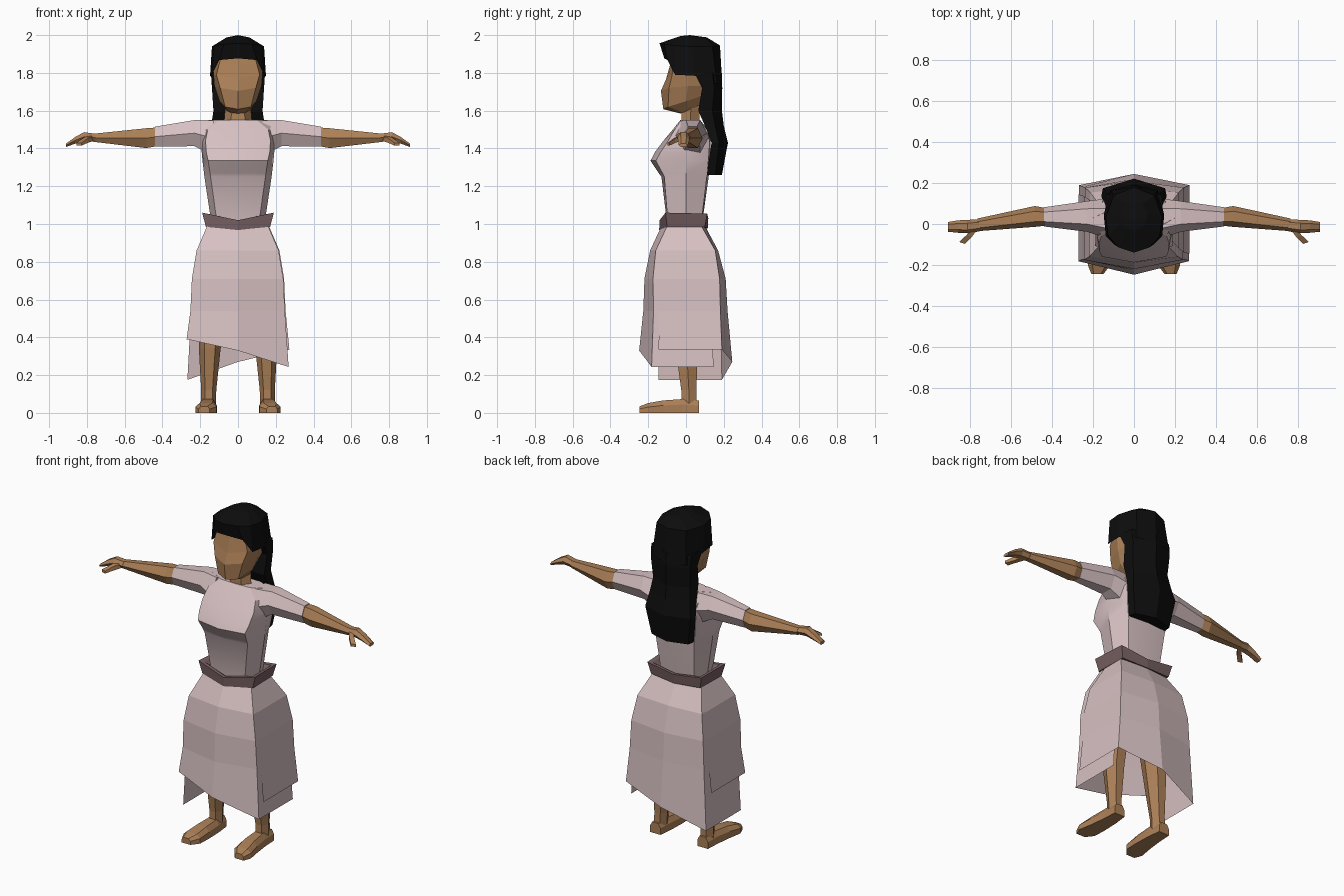
import bpy, bmesh, math


def material(name, color):
    m = bpy.data.materials.new(name)
    m.diffuse_color = (*color, 1)
    return m


SKIN = material("warm skin", (0.41, 0.215, 0.095))
DRESS = material("pale pink cloth", (0.68, 0.53, 0.54))
BELT = material("dark mauve belt", (0.19, 0.12, 0.125))
HAIR = material("black hair", (0.004, 0.004, 0.004))


def loft(name, rings, mat, closed=True, caps=True, mirror=False, smooth=None):
    """Skin a list of equal-length point rings into one object."""
    bm = bmesh.new()
    rows = [[bm.verts.new(p) for p in r] for r in rings]
    n = len(rows[0])
    for a, b in zip(rows, rows[1:]):
        for i in range(n if closed else n - 1):
            j = (i + 1) % n
            bm.faces.new((a[i], a[j], b[j], b[i]))
    if closed and caps:
        bm.faces.new(rows[0])
        bm.faces.new(rows[-1])
    bmesh.ops.recalc_face_normals(bm, faces=bm.faces)
    me = bpy.data.meshes.new(name)
    bm.to_mesh(me)
    bm.free()
    me.materials.append(mat)
    ob = bpy.data.objects.new(name, me)
    bpy.context.collection.objects.link(ob)
    if mirror:
        ob.modifiers.new("mirror", "MIRROR").use_mirror_merge = False
    if smooth:
        bpy.ops.object.select_all(action="DESELECT")
        ob.select_set(True)
        bpy.context.view_layer.objects.active = ob
        bpy.ops.object.shade_smooth_by_angle(angle=math.radians(smooth))
    return ob


def sym(half):
    """Complete a half ring, front centre to back centre, across x = 0."""
    return half + [(-x, y, z) for x, y, z in half[-2:0:-1]]


HEX = [(0, .5), (.25, 1), (.75, 1), (1, .5), (.75, 0), (.25, 0)]


def hex_x(x, y0, y1, z0, z1):
    return [(x, y0 + u * (y1 - y0), z0 + v * (z1 - z0)) for u, v in HEX]


def hex_z(z, x0, x1, y0, y1):
    return [(x0 + u * (x1 - x0), y0 + v * (y1 - y0), z) for u, v in HEX]


# Bodice: z, front centre y, front corner, side, back corner, back centre y
bodice = [
    (1.00, -.10, (.11, -.095), (.14, 0), (.11, .08), .085),
    (1.25, -.13, (.145, -.115), (.178, 0), (.13, .11), .12),
    (1.27, -.145, (.148, -.125), (.18, 0), (.135, .112), .122),
    (1.335, -.188, (.158, -.16), (.188, 0), (.145, .118), .128),
    (1.38, -.165, (.168, -.135), (.192, 0), (.15, .122), .13),
    (1.44, -.12, (.172, -.095), (.2, .02), (.155, .125), .13),
    (1.50, -.07, (.16, -.06), (.2, .03), (.15, .11), .115),
    (1.55, -.03, (.1, -.025), (.2, .03), (.1, .075), .075),
]
loft("bodice", [sym([(0, f, z), (*a, z), (*b, z), (*c, z), (0, k, z)])
                for z, f, a, b, c, k in bodice], DRESS, smooth=32)

# Sleeves and arms
loft("sleeves", [hex_x(.13, -.07, .125, 1.36, 1.549),
                 hex_x(.23, -.038, .112, 1.412, 1.55),
                 hex_x(.44, -.012, .082, 1.41, 1.515)], DRESS, mirror=True)
loft("forearms", [hex_x(.43, -.008, .078, 1.412, 1.511),
                  hex_x(.485, -.014, .088, 1.402, 1.507),
                  hex_x(.765, -.035, .027, 1.435, 1.478)], SKIN, mirror=True)
loft("hands", [hex_x(.755, -.036, .024, 1.436, 1.478),
               hex_x(.815, -.045, .02, 1.438, 1.486),
               hex_x(.86, -.043, .018, 1.426, 1.462),
               hex_x(.91, -.038, .01, 1.408, 1.426)], SKIN, mirror=True)
loft("thumbs", [[(.765, -.025, 1.44), (.80, -.03, 1.44), (.80, -.03, 1.468), (.765, -.025, 1.468)],
                [(.795, -.065, 1.43), (.82, -.055, 1.43), (.82, -.055, 1.455), (.795, -.065, 1.455)],
                [(.828, -.097, 1.415), (.856, -.088, 1.415), (.856, -.088, 1.43), (.828, -.097, 1.43)]],
     SKIN, mirror=True)

# Neck and head
loft("neck", [hex_z(1.53, -.075, .075, -.025, .07),
              hex_z(1.65, -.065, .065, -.02, .075)], SKIN)
loft("head", [sym(h) for h in [
    [(0, -.03, 1.585), (.04, -.02, 1.59), (.06, .02, 1.6), (.05, .07, 1.63), (0, .08, 1.63)],
    [(0, -.12, 1.608), (.068, -.095, 1.62), (.098, 0, 1.65), (.08, .09, 1.68), (0, .1, 1.68)],
    [(0, -.133, 1.705), (.094, -.09, 1.72), (.125, .01, 1.73), (.1, .1, 1.73), (0, .12, 1.73)],
    [(0, -.106, 1.765), (.114, -.073, 1.79), (.13, .01, 1.79), (.1, .11, 1.79), (0, .13, 1.79)],
    [(0, -.085, 1.84), (.1, -.07, 1.845), (.13, .01, 1.85), (.1, .12, 1.85), (0, .14, 1.85)],
    [(0, -.07, 1.92), (.08, -.06, 1.92), (.1, .01, 1.92), (.08, .1, 1.92), (0, .12, 1.92)],
]], SKIN)

# Hair: cap over the skull, then the long fall down the back
loft("hair_cap", [sym(h) for h in [
    [(0, -.03, 1.995), (.04, -.02, 1.99), (.06, .01, 1.988), (.065, .05, 1.985),
     (.04, .1, 1.985), (0, .11, 1.988)],
    [(0, -.14, 1.957), (.075, -.115, 1.952), (.125, -.06, 1.945), (.138, .03, 1.94),
     (.1, .14, 1.94), (0, .18, 1.945)],
    [(0, -.115, 1.877), (.1, -.098, 1.868), (.138, -.058, 1.79), (.148, .045, 1.785),
     (.115, .165, 1.74), (0, .192, 1.74)],
]], HAIR, caps=False)
loft("hair_crown", [sym([(0, -.03, 1.995), (.04, -.02, 1.99), (.06, .01, 1.988),
                         (.065, .05, 1.985), (.04, .1, 1.985), (0, .11, 1.988)]),
                    [(0, .02, 2.0)] * 10], HAIR, caps=False)
# z, half width, front y, back corner y, back centre y
fall = [(1.80, .143, .045, .14, .19), (1.72, .138, .085, .15, .192),
        (1.60, .13, .065, .14, .19), (1.52, .142, .1, .155, .2),
        (1.43, .16, .135, .175, .222), (1.26, .13, .11, .155, .19)]
loft("hair_fall", [sym([(0, f, z), (w, f, z), (w * .95, b, z), (0, c, z)])
                   for z, w, f, b, c in fall], HAIR)

# Belt: a dipped band, flared at the top
loft("belt", [sym(h) for h in [
    [(0, -.10, .98), (.12, -.08, .99), (.12, .07, .99), (0, .08, .985)],
    [(0, -.142, .968), (.17, -.1, .985), (.165, .1, .985), (0, .115, .975)],
    [(0, -.14, 1.02), (.19, -.108, 1.06), (.182, .112, 1.055), (0, .118, 1.03)],
    [(0, -.12, 1.02), (.165, -.09, 1.055), (.16, .09, 1.05), (0, .1, 1.03)],
    [(0, -.09, 1.0), (.12, -.07, 1.01), (.12, .07, 1.01), (0, .075, 1.0)],
]], BELT, caps=False)

# Skirt: two wrapped panels with slanted hems, overlapping at the sides
HEIGHTS = [1.0, .86, .71, .54]
WIDTHS = [.155, .215, .24, .248, .268]


def skirt_panel(name, centre, corner, end, hem, outer):
    rows = []
    for i, w in enumerate(WIDTHS):
        z = [HEIGHTS[i]] * 5 if i < 4 else hem
        left = -w - (.004 if outer < 0 else 0)
        right = w + (.004 if outer > 0 else 0)
        pts = [(left, end[i]), (left, corner[i]), (0, centre[i]),
               (right, corner[i]), (right, end[i])]
        rows.append([(x, y, h) for (x, y), h in zip(pts, z)])
    loft(name, rows, DRESS, closed=False)


skirt_panel("skirt_front", [-.125, -.19, -.22, -.226, -.248],
            [-.095, -.16, -.175, -.172, -.182], [.05, .12, .135, .14, .145],
            [.39, .39, .33, .243, .243], -1)
skirt_panel("skirt_back", [.095, .17, .21, .22, .245],
            [.075, .155, .178, .182, .19], [-.05, -.12, -.14, -.142, -.145],
            [.175, .175, .27, .335, .335], 1)

# Legs and feet
loft("legs", [hex_z(.04, .117, .195, -.025, .058), hex_z(.12, .115, .195, -.025, .055),
              hex_z(.34, .092, .207, -.055, .062), hex_z(.85, .02, .18, -.09, .09)],
     SKIN, mirror=True)
# y, inner x, outer x, top z
foot = [(.068, .125, .195, .065), (-.02, .115, .2, .073), (-.12, .112, .212, .066),
        (-.2, .115, .226, .052), (-.245, .15, .208, .035)]
loft("feet", [[(a, y, 0), (b, y, 0), (b, y, h * .6), (b - .2 * (b - a), y, h),
               (a + .2 * (b - a), y, h), (a, y, h * .6)] for y, a, b, h in foot],
     SKIN, mirror=True)
